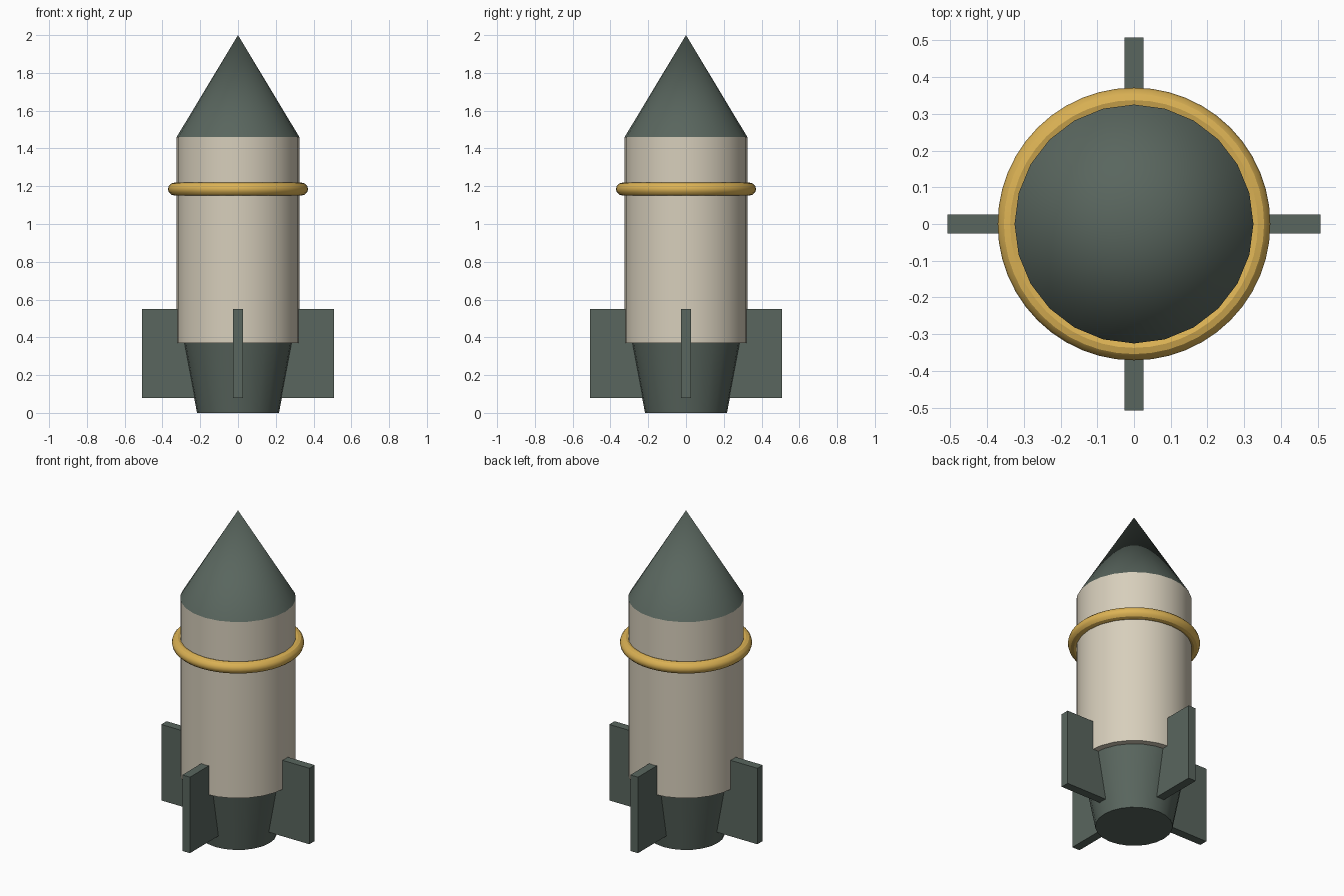
import bpy
import math

default_cube = bpy.data.objects.get("Cube")
if default_cube:
    bpy.data.objects.remove(default_cube, do_unlink=True)


def make_material(name, r, g, b):
    mat = bpy.data.materials.new(name)
    mat.use_nodes = True
    mat.diffuse_color = (r, g, b, 1)
    mat.node_tree.nodes["Principled BSDF"].inputs["Base Color"].default_value = (r, g, b, 1)
    return mat


green = make_material("dark grey green", 0.10, 0.132, 0.112)
cream = make_material("warm cream", 0.68, 0.62, 0.50)
gold = make_material("gold", 0.72, 0.45, 0.09)

SIDES = 24
BODY_RADIUS = 0.325
BODY_BOTTOM, BODY_TOP = 0.37, 1.46


def finish(name, mat):
    obj = bpy.context.object
    obj.name = obj.data.name = name
    obj.data.materials.append(mat)
    bpy.ops.object.shade_smooth_by_angle(angle=math.radians(30))
    return obj


def add_cone(name, mat, z0, z1, r0, r1):
    bpy.ops.mesh.primitive_cone_add(vertices=SIDES, radius1=r0, radius2=r1,
                                    depth=z1 - z0, location=(0, 0, (z0 + z1) / 2))
    return finish(name, mat)


# Hull sections stacked from the ground up
add_cone("nozzle", green, 0, BODY_BOTTOM, 0.217, 0.287)
add_cone("body", cream, BODY_BOTTOM, BODY_TOP, BODY_RADIUS, BODY_RADIUS)
add_cone("nose_cone", green, BODY_TOP, 2, BODY_RADIUS, 0)

# Trim ring around the upper body
bpy.ops.mesh.primitive_torus_add(major_segments=48, minor_segments=12, major_radius=0.337,
                                 minor_radius=0.034, location=(0, 0, 1.185))
finish("trim_ring", gold)

# Four rectangular fins, sunk into the hull
FIN_INNER, FIN_OUTER = 0.17, 0.507
FIN_BOTTOM, FIN_TOP = 0.08, 0.55
fin_centre = (FIN_INNER + FIN_OUTER) / 2
for i, side in enumerate(("left", "back", "right", "front")):
    angle = i * math.pi / 2
    bpy.ops.mesh.primitive_cube_add(
        size=1, rotation=(0, 0, angle),
        location=(fin_centre * math.cos(angle), fin_centre * math.sin(angle),
                  (FIN_BOTTOM + FIN_TOP) / 2))
    bpy.context.object.scale = (FIN_OUTER - FIN_INNER, 0.052, FIN_TOP - FIN_BOTTOM)
    finish(side + "_fin", green)
